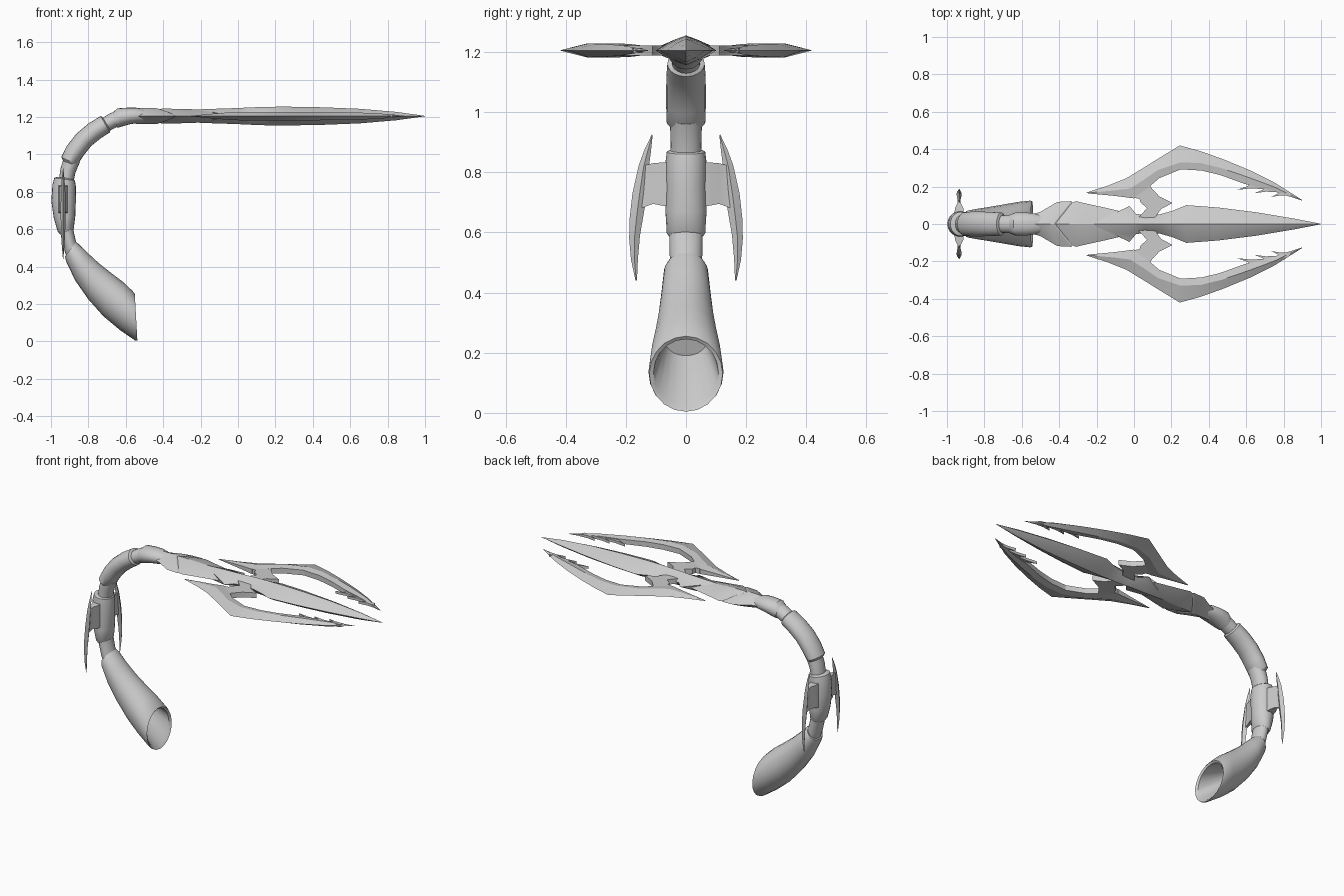
import bpy, bmesh, math

if "Cube" in bpy.data.objects:
    bpy.data.objects.remove(bpy.data.objects["Cube"])

grey = bpy.data.materials.new("light grey")
grey.use_nodes = True
grey.diffuse_color = (0.6, 0.6, 0.6, 1)
grey.node_tree.nodes["Principled BSDF"].inputs["Base Color"].default_value = (0.6, 0.6, 0.6, 1)

HEAD_Z = 1.205


def finish(name, bm, mirror=False, angle=35):
    bmesh.ops.recalc_face_normals(bm, faces=bm.faces[:])
    me = bpy.data.meshes.new(name)
    bm.to_mesh(me)
    bm.free()
    me.materials.append(grey)
    ob = bpy.data.objects.new(name, me)
    bpy.context.collection.objects.link(ob)
    if mirror:
        m = ob.modifiers.new("Mirror", 'MIRROR')
        m.use_axis = (False, True, False)
        m.use_mirror_merge = False
    bpy.ops.object.select_all(action='DESELECT')
    ob.select_set(True)
    bpy.context.view_layer.objects.active = ob
    bpy.ops.object.shade_smooth_by_angle(angle=math.radians(angle))
    return ob


def loft(name, rings, mirror=False, angle=35):
    """Skin a list of equal-length point rings and cap both ends."""
    bm = bmesh.new()
    vs = [[bm.verts.new(p) for p in r] for r in rings]
    n = len(vs[0])
    for a, b in zip(vs, vs[1:]):
        for i in range(n):
            j = (i + 1) % n
            bm.faces.new((a[i], a[j], b[j], b[i]))
    bm.faces.new(vs[0])
    bm.faces.new(vs[-1])
    return finish(name, bm, mirror, angle)


def oval(xo, zo, xi, zi, w, n=20):
    """Oval ring spanning an outer and an inner point of the curl, half width w."""
    cx, cz, ax, az = (xo + xi) / 2, (zo + zi) / 2, (xo - xi) / 2, (zo - zi) / 2
    ring = []
    for k in range(n):
        c, s = math.cos(k * math.tau / n), math.sin(k * math.tau / n)
        ring.append((cx + ax * c, w * s, cz + az * c))
    return ring


def tube(name, *rows):
    return loft(name, [oval(*r) for r in rows])


def slab(name, pts, t):
    """Flat mirrored plate in the head plane, half thickness t."""
    return loft(name, [[(x, y, HEAD_Z + s * t) for x, y in pts] for s in (-1, 1)], True)


# Curled tail, from the hollow base up to the head
tube("hollow_base",
     (-0.74, 0.19, -0.70, 0.29, 0.07), (-0.55, 0.02, -0.56, 0.245, 0.108),
     (-0.538, 0.004, -0.552, 0.255, 0.122), (-0.55, 0.005, -0.562, 0.268, 0.125),
     (-0.63, 0.06, -0.61, 0.315, 0.118), (-0.72, 0.135, -0.67, 0.36, 0.105),
     (-0.80, 0.225, -0.74, 0.415, 0.092), (-0.87, 0.325, -0.80, 0.47, 0.082),
     (-0.92, 0.43, -0.85, 0.52, 0.073), (-0.925, 0.455, -0.865, 0.532, 0.062))
tube("lower_joint", (-0.91, 0.43, -0.85, 0.50, 0.052), (-0.932, 0.50, -0.868, 0.54, 0.054),
     (-0.955, 0.60, -0.885, 0.62, 0.056))
tube("finned_segment", (-0.955, 0.575, -0.885, 0.595, 0.055), (-0.965, 0.59, -0.878, 0.605, 0.064),
     (-0.985, 0.66, -0.870, 0.67, 0.068), (-0.998, 0.75, -0.867, 0.75, 0.068),
     (-0.992, 0.84, -0.867, 0.83, 0.068), (-0.982, 0.875, -0.872, 0.86, 0.064),
     (-0.965, 0.88, -0.88, 0.868, 0.052))
tube("middle_joint", (-0.96, 0.85, -0.882, 0.84, 0.051), (-0.948, 0.93, -0.87, 0.90, 0.052),
     (-0.925, 1.00, -0.845, 0.96, 0.053))
tube("curved_segment", (-0.935, 0.965, -0.865, 0.94, 0.054), (-0.945, 0.985, -0.858, 0.945, 0.064),
     (-0.915, 1.045, -0.825, 0.995, 0.066), (-0.865, 1.11, -0.785, 1.045, 0.066),
     (-0.80, 1.165, -0.735, 1.085, 0.065), (-0.735, 1.205, -0.685, 1.118, 0.062),
     (-0.725, 1.20, -0.682, 1.13, 0.050))
tube("upper_joint", (-0.76, 1.175, -0.71, 1.115, 0.046), (-0.68, 1.222, -0.65, 1.145, 0.048),
     (-0.62, 1.24, -0.61, 1.165, 0.048))
tube("top_segment", (-0.672, 1.222, -0.645, 1.142, 0.052), (-0.645, 1.246, -0.618, 1.15, 0.062),
     (-0.59, 1.25, -0.575, 1.162, 0.062), (-0.545, 1.25, -0.54, 1.167, 0.058),
     (-0.50, 1.24, -0.50, 1.172, 0.048))


# Head plates: centre x, side x, half width, half height; differing x values give chevrons
def plate(name, *rows):
    rings = []
    for xc, xs, w, h in rows:
        xm = (xc + xs) / 2
        rings.append([(xs, w, HEAD_Z), (xm, w * .5, HEAD_Z + h * .62), (xc, 0, HEAD_Z + h),
                      (xm, -w * .5, HEAD_Z + h * .62), (xs, -w, HEAD_Z),
                      (xm, -w * .5, HEAD_Z - h * .62), (xc, 0, HEAD_Z - h),
                      (xm, w * .5, HEAD_Z - h * .62)])
    return loft(name, rings, angle=25)


plate("head_collar", (-0.545, -0.545, 0.052, 0.042), (-0.50, -0.50, 0.065, 0.042),
      (-0.45, -0.41, 0.118, 0.043), (-0.43, -0.335, 0.122, 0.041), (-0.41, -0.325, 0.108, 0.03))
plate("head_guard", (-0.43, -0.34, 0.11, 0.034), (-0.405, -0.31, 0.122, 0.040),
      (-0.28, -0.25, 0.108, 0.038), (-0.14, -0.14, 0.084, 0.032), (0.0, 0.0, 0.05, 0.022))
plate("centre_blade", (-0.235, -0.035, 0.09, 0.034), (-0.18, -0.025, 0.097, 0.037),
      (0.0, 0.01, 0.055, 0.043), (0.06, 0.06, 0.046, 0.046), (0.14, 0.14, 0.052, 0.049),
      (0.21, 0.21, 0.072, 0.05), (0.28, 0.28, 0.101, 0.05), (0.45, 0.45, 0.088, 0.047),
      (0.65, 0.65, 0.063, 0.039), (0.85, 0.85, 0.03, 0.022), (1.0, 1.0, 0.001, 0.001))

# Side blades: outer edge, ridge and inner edge points, then half thickness
rows = [((-0.255, .168), (-0.25, .166), (-0.24, .163), .002),
        ((-0.14, .205), (-0.12, .178), (-0.10, .150), .014),
        ((-0.04, .245), (-0.02, .190), (0.00, .137), .022),
        ((0.05, .300), (0.05, .235), (0.065, .185), .023),
        ((0.13, .350), (0.13, .290), (0.135, .245), .023),
        ((0.245, .420), (0.25, .330), (0.25, .292), .023),
        ((0.36, .388), (0.36, .325), (0.36, .286), .023),
        ((0.48, .345), (0.47, .298), (0.46, .262), .022),
        ((0.62, .287), (0.61, .250), (0.59, .215), .020),
        ((0.75, .222), (0.745, .200), (0.73, .180), .015),
        ((0.90, .128), (0.898, .127), (0.896, .126), .001)]
loft("side_blade", [[(*o, HEAD_Z), (*r, HEAD_Z + t), (*i, HEAD_Z + t * .7),
                     (*i, HEAD_Z - t * .7), (*r, HEAD_Z - t)] for o, r, i, t in rows], True, 25)

# Backswept barbs on the inner edge of each side blade
for k, (x, y) in enumerate([(0.55, .182), (0.645, .165), (0.735, .145)]):
    s = 1 - .15 * k
    slab("barb_%d" % (k + 1), [(x, y), (x + .07 * s, y + .008), (x + .15 * s, y + .005),
                               (x + .13 * s, y + .03), (x + .085 * s, y + .035),
                               (x + .05 * s, y + .018)], .008)

# Hooked bridges joining the side blades to the centre blade
slab("hooked_bridge", [(0.0, .14), (0.01, .20), (0.07, .225), (0.10, .185), (0.135, .148),
                       (0.205, .112), (0.145, .08), (0.11, .03), (0.02, .03),
                       (0.07, .085), (0.035, .115), (0.03, .135)], .016)

# Crescent fins beside the tail: outer edge, inner edge, half thickness (y, z)
FIN_X = -0.935
rows = [((.114, .925), (.111, .922), .001), ((.138, .875), (.117, .865), .007),
        ((.158, .82), (.124, .815), .011), ((.178, .73), (.130, .73), .013),
        ((.187, .65), (.140, .665), .013), ((.189, .58), (.153, .59), .011),
        ((.183, .51), (.160, .51), .007), ((.168, .44), (.163, .44), .001)]
loft("tail_fin", [[(FIN_X, *o), (FIN_X + t, (o[0] + i[0]) / 2, (o[1] + i[1]) / 2), (FIN_X, *i),
                   (FIN_X - t, (o[0] + i[0]) / 2, (o[1] + i[1]) / 2)] for o, i, t in rows], True, 25)

# Mounts carrying the fins
loft("fin_mount", [[(FIN_X - t, y, a), (FIN_X + t, y, a), (FIN_X + t, y, b), (FIN_X - t, y, b)]
                   for y, a, b, t in [(.05, .685, .835, .026), (.085, .69, .832, .022),
                                      (.11, .695, .83, .010), (.15, .68, .82, .005)]], True)
